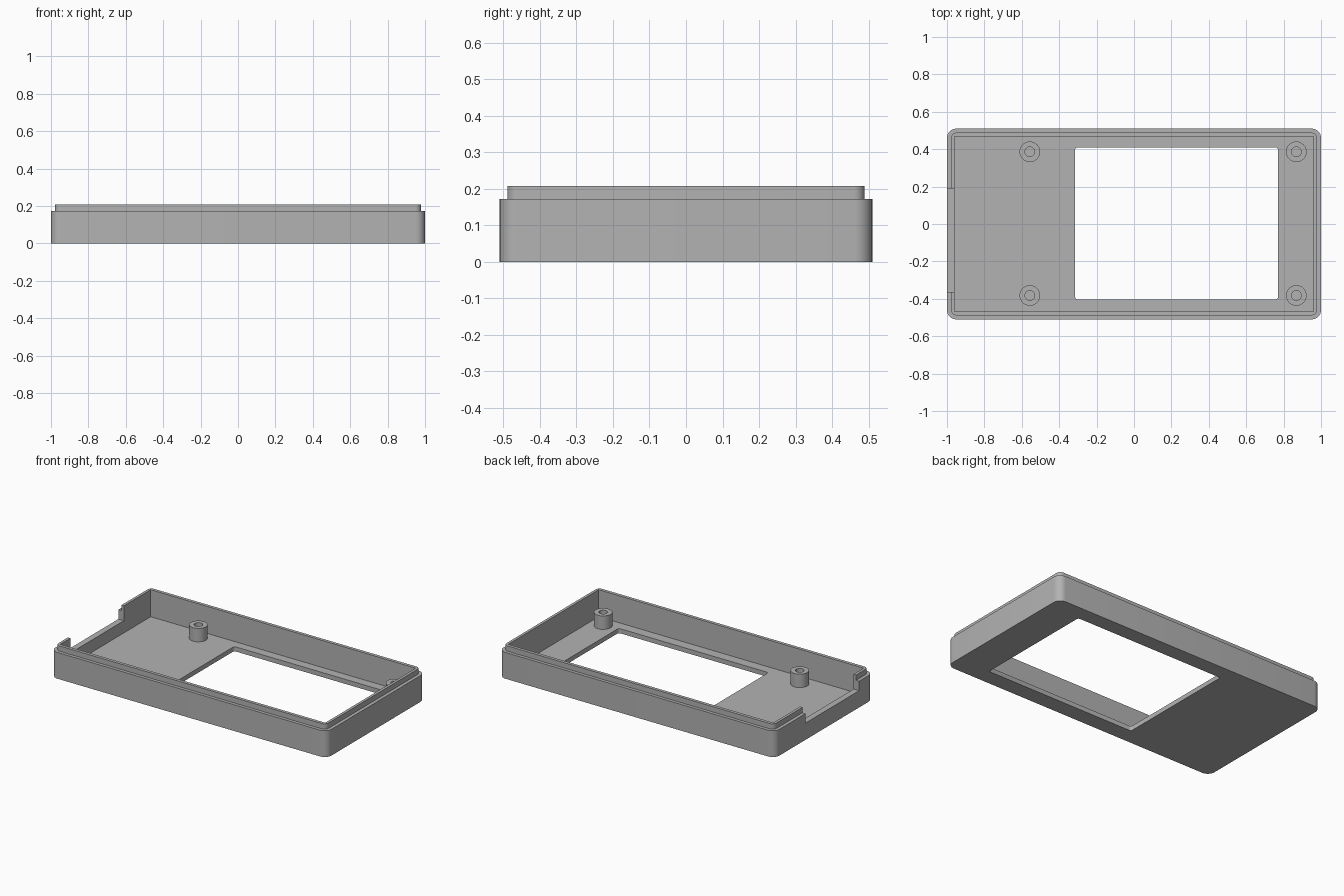
import bpy, bmesh, math

if "Cube" in bpy.data.objects:
    bpy.data.objects.remove(bpy.data.objects["Cube"])

grey = bpy.data.materials.new("plain grey")
grey.diffuse_color = (0.45, 0.45, 0.45, 1)
grey.use_nodes = True
grey.node_tree.nodes["Principled BSDF"].inputs["Base Color"].default_value = grey.diffuse_color


def prism(name, x0, x1, y0, y1, z0, z1, r=0.0, seg=8):
    """Upright box with rounded vertical corners."""
    pts = []
    for cx, cy, a in ((x1 - r, y1 - r, 0), (x0 + r, y1 - r, 90),
                      (x0 + r, y0 + r, 180), (x1 - r, y0 + r, 270)):
        for i in range(seg + 1 if r else 1):
            t = math.radians(a + 90 * i / seg)
            pts.append((cx + r * math.cos(t), cy + r * math.sin(t)))
    bm = bmesh.new()
    base = bm.faces.new([bm.verts.new((x, y, z0)) for x, y in pts])
    top = bmesh.ops.extrude_face_region(bm, geom=[base])
    bmesh.ops.translate(bm, vec=(0, 0, z1 - z0),
                        verts=[v for v in top["geom"] if isinstance(v, bmesh.types.BMVert)])
    return finish(bm, name)


def finish(bm, name):
    bmesh.ops.recalc_face_normals(bm, faces=bm.faces)
    me = bpy.data.meshes.new(name)
    bm.to_mesh(me)
    bm.free()
    me.materials.append(grey)
    ob = bpy.data.objects.new(name, me)
    bpy.context.collection.objects.link(ob)
    return ob


def combine(target, other, operation):
    """Apply a boolean and discard the helper."""
    m = target.modifiers.new(operation, 'BOOLEAN')
    m.operation, m.object, m.solver = operation, other, 'EXACT'
    bpy.context.view_layer.objects.active = target
    bpy.ops.object.modifier_apply(modifier=m.name)
    bpy.data.objects.remove(other, do_unlink=True)


def smooth(ob):
    bpy.ops.object.select_all(action='DESELECT')
    ob.select_set(True)
    bpy.context.view_layer.objects.active = ob
    bpy.ops.object.shade_smooth_by_angle(angle=math.radians(30))


# Tray with a stepped lip
tray = prism("tray", -1, 1, -0.51, 0.51, 0, 0.172, 0.05)
combine(tray, prism("lip", -0.978, 0.978, -0.489, 0.489, 0.1, 0.207, 0.03), 'UNION')
# Hollow interior, screen window and side notch
combine(tray, prism("cavity", -0.96, 0.96, -0.468, 0.468, 0.03, 0.4), 'DIFFERENCE')
combine(tray, prism("window", -0.315, 0.77, -0.403, 0.41, -0.1, 0.1, 0.014, 4), 'DIFFERENCE')
combine(tray, prism("notch", -1.1, -0.9, -0.363, 0.19, 0.11, 0.4), 'DIFFERENCE')
smooth(tray)


def standoff(name, x, y, z0=0.029, z1=0.118, ro=0.055, ri=0.026, n=32):
    """Hollow screw post: a rectangular section swept round its axis."""
    bm = bmesh.new()
    rings = []
    for r, z in ((ro, z0), (ro, z1), (ri, z1), (ri, z0)):
        rings.append([bm.verts.new((x + r * math.cos(math.tau * i / n),
                                    y + r * math.sin(math.tau * i / n), z)) for i in range(n)])
    for a, b in zip(rings, rings[1:] + rings[:1]):
        for i in range(n):
            j = (i + 1) % n
            bm.faces.new((a[i], a[j], b[j], b[i]))
    smooth(finish(bm, name))


# Four screw posts
for xs, x in (("left", -0.557), ("right", 0.868)):
    for ys, y in (("front", -0.382), ("back", 0.386)):
        standoff(f"screw_post_{ys}_{xs}", x, y)
